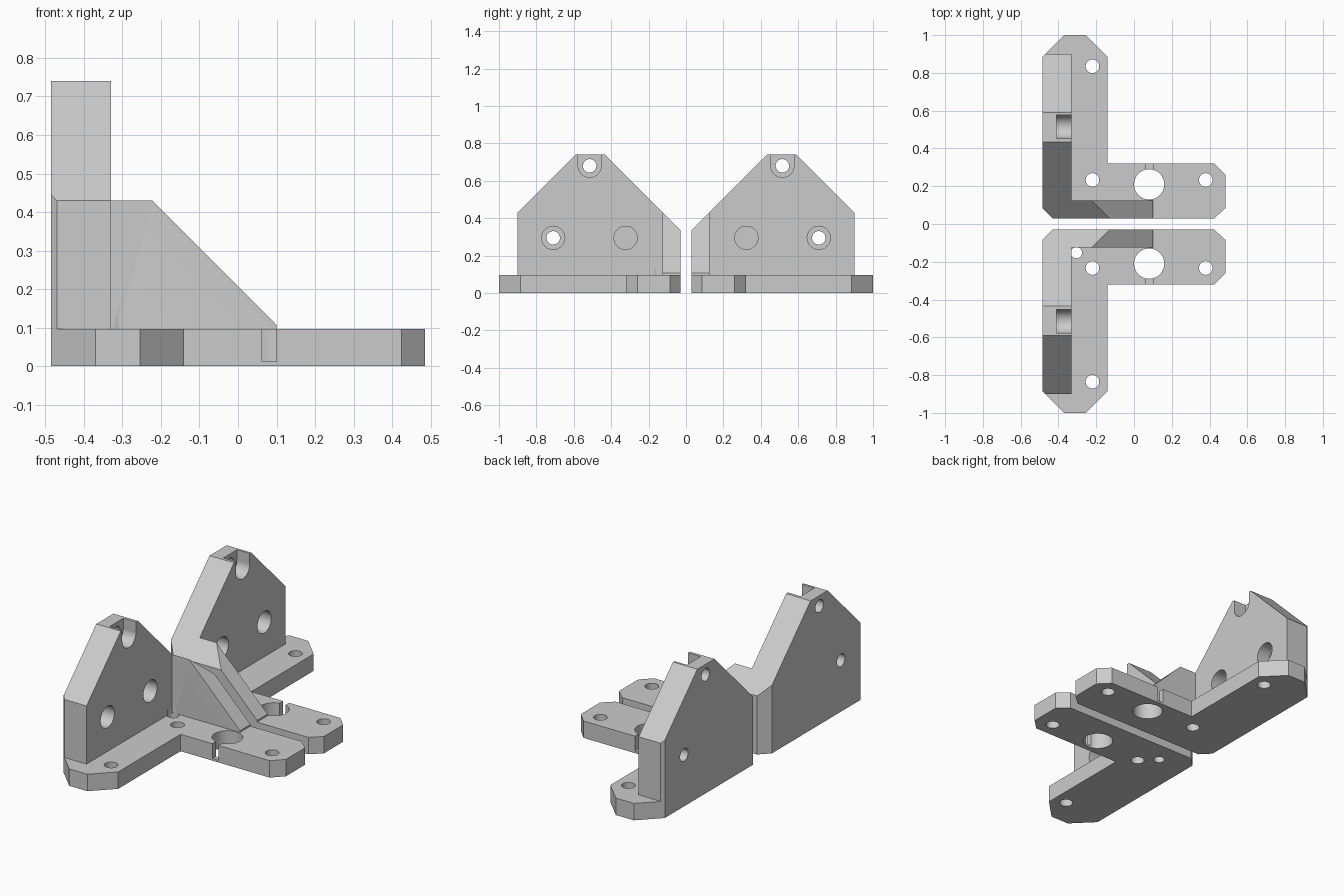
import bpy, bmesh
from math import pi
from mathutils import Matrix, Vector

cube = bpy.data.objects.get("Cube")
if cube:
    bpy.data.objects.remove(cube)

grey = bpy.data.materials.new("plain grey")
grey.use_nodes = True
colour = (0.6, 0.6, 0.6, 1)
grey.diffuse_color = colour
grey.node_tree.nodes["Principled BSDF"].inputs["Base Color"].default_value = colour

BASE_TOP = 0.097
WALL_OUT, WALL_IN = -0.485, -0.33
GAP = 0.03


def add_object(name, bm):
    bmesh.ops.recalc_face_normals(bm, faces=bm.faces)
    mesh = bpy.data.meshes.new(name)
    bm.to_mesh(mesh)
    bm.free()
    mesh.materials.append(grey)
    obj = bpy.data.objects.new(name, mesh)
    bpy.context.collection.objects.link(obj)
    return obj


def prism(name, profile, axis, start, end):
    """Extrude a 2D profile along x, y or z."""
    def place(p):
        c = list(p)
        c.insert("xyz".index(axis), start)
        return c
    bm = bmesh.new()
    face = bm.faces.new([bm.verts.new(place(p)) for p in profile])
    moved = bmesh.ops.extrude_face_region(bm, geom=[face])["geom"]
    step = Vector([end - start if a == axis else 0 for a in "xyz"])
    bmesh.ops.translate(bm, vec=step,
                        verts=[v for v in moved if isinstance(v, bmesh.types.BMVert)])
    return add_object(name, bm)


def box(name, lo, hi):
    return prism(name, [(lo[0], lo[1]), (hi[0], lo[1]), (hi[0], hi[1]), (lo[0], hi[1])],
                 "z", lo[2], hi[2])


def drill(radius, centre, depth, axis="z"):
    bm = bmesh.new()
    bmesh.ops.create_cone(bm, cap_ends=True, segments=48, radius1=radius,
                          radius2=radius, depth=depth)
    turn = Matrix.Rotation(pi / 2, 4, "Y") if axis == "x" else Matrix()
    bm.transform(Matrix.Translation(centre) @ turn)
    return add_object("cutter", bm)


def combine(obj, other, operation):
    """Apply one boolean and discard the helper."""
    mod = obj.modifiers.new("join", "BOOLEAN")
    mod.operation, mod.object, mod.solver = operation, other, "EXACT"
    bpy.context.view_layer.objects.active = obj
    bpy.ops.object.modifier_apply(modifier=mod.name)
    bpy.data.objects.remove(other)


def build_bracket(name, side, locating_hole):
    # L-shaped foot with chamfered corners
    bracket = prism(name, [
        (WALL_OUT, -0.085), (-0.43, -GAP), (0.425, -GAP), (0.485, -0.085),
        (0.485, -0.26), (0.425, -0.32), (-0.14, -0.32), (-0.14, -0.885),
        (-0.255, -1), (-0.37, -1), (WALL_OUT, -0.885)], "z", 0, BASE_TOP)

    # upright wall and gusset, trimmed by their two side profiles
    upright = prism("upright", [
        (WALL_OUT, -0.085), (-0.43, -GAP), (0.1, -GAP), (0.1, -0.125),
        (WALL_IN, -0.125), (WALL_IN, -0.9), (-0.47, -0.9), (WALL_OUT, -0.885)],
        "z", 0.02, 0.9)
    combine(upright, prism("wall profile", [
        (-0.95, -0.1), (-0.95, 0.38), (-0.59, 0.74), (-0.435, 0.74),
        (0.05, 0.255), (0.05, -0.1)], "x", -0.7, 0.7), "INTERSECT")
    combine(upright, prism("gusset profile", [
        (-0.6, -0.1), (0.3, -0.1), (0.3, 0.107), (0.1, 0.107), (WALL_IN, 0.537),
        (WALL_IN, 1), (-0.6, 1)], "y", -1.2, 0.2), "INTERSECT")
    combine(bracket, upright, "UNION")

    # screw holes, large hole and narrow slot in the foot
    holes = [(-0.22, -0.835, 0.036), (-0.22, -0.233, 0.036),
             (0.38, -0.233, 0.036), (0.08, -0.21, 0.08)]
    if locating_hole:
        holes.append((-0.305, -0.152, 0.03))
    for x, y, r in holes:
        combine(bracket, drill(r, (x, y, 0), 0.25), "DIFFERENCE")
    combine(bracket, box("cutter", (0.062, -0.4, 0.012), (0.1, -0.22, 0.2)), "DIFFERENCE")

    # counterbored holes in the wall
    for y, z in [(-0.515, 0.68), (-0.71, 0.295), (-0.323, 0.295)]:
        combine(bracket, drill(0.036, (-0.4, y, z), 0.4, "x"), "DIFFERENCE")
        combine(bracket, drill(0.062, (-0.36, y, z), 0.1, "x"), "DIFFERENCE")
    combine(bracket, box("cutter", (-0.41, -0.577, 0.68), (-0.3, -0.453, 0.9)), "DIFFERENCE")

    # opposite-hand copy
    if side > 0:
        bracket.data.transform(Matrix.Scale(-1, 4, (0, 1, 0)))
        bracket.data.flip_normals()

    bpy.ops.object.select_all(action="DESELECT")
    bracket.select_set(True)
    bpy.context.view_layer.objects.active = bracket
    bpy.ops.object.shade_smooth_by_angle(angle=0.5)


build_bracket("front_bracket", -1, True)
build_bracket("back_bracket", 1, False)
